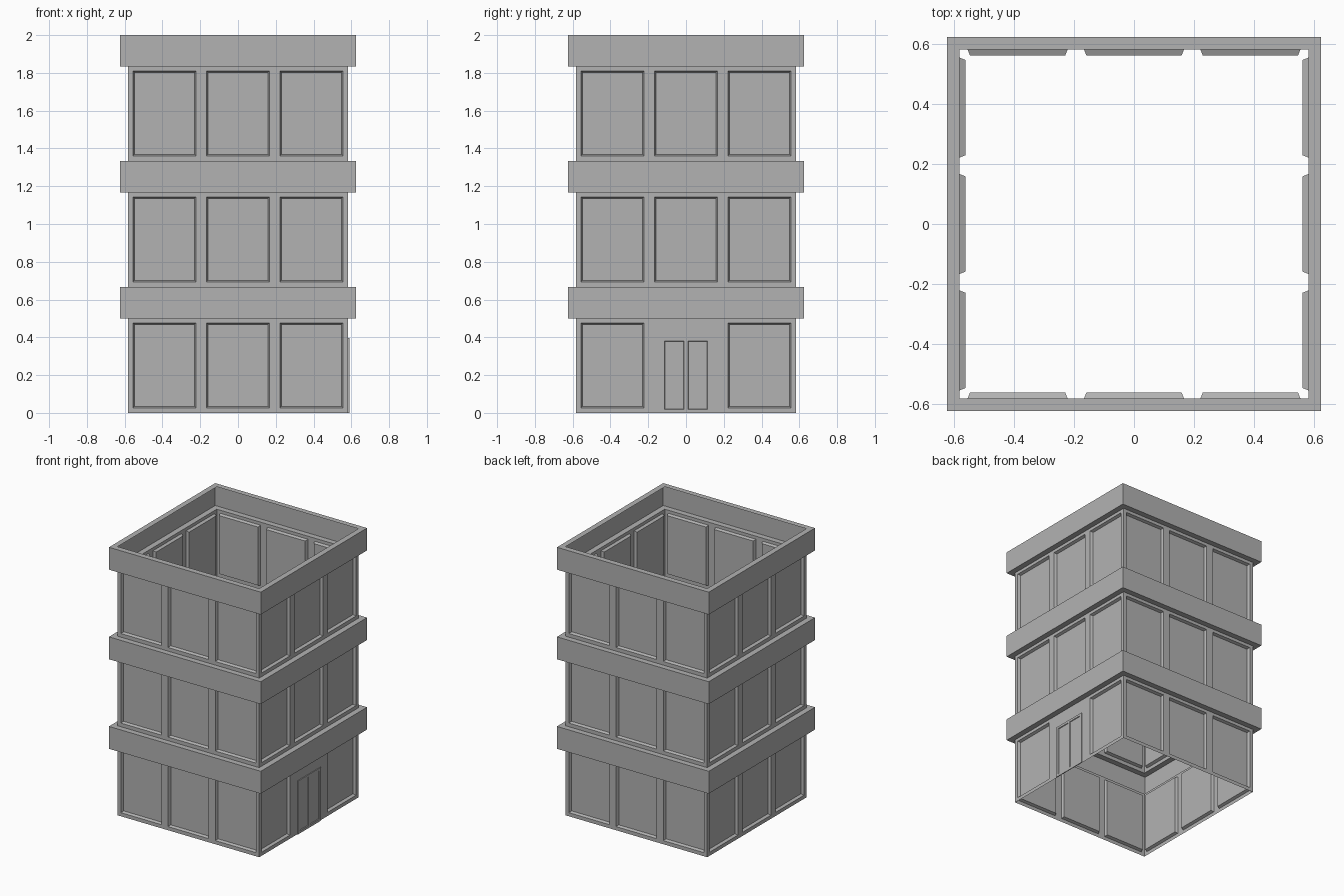
import bpy, bmesh
from math import pi
from mathutils import Matrix

if "Cube" in bpy.data.objects:
    bpy.data.objects.remove(bpy.data.objects["Cube"])

WALL, BAND, STOREY = 0.583, 0.625, 2 / 3
WALL_H = 0.5
BAYS = [-WALL, -0.556, -0.222, -0.167, 0.167, 0.222, 0.556, WALL]

# darker grey for the whole building
grey = bpy.data.materials.new("dark_grey")
grey.diffuse_color = (0.446, 0.446, 0.446, 1)
grey.use_nodes = True
grey.node_tree.nodes["Principled BSDF"].inputs["Base Color"].default_value = grey.diffuse_color


def quad(bm, rot, pts):
    # points are (across, outward, up) on a side seen from outside
    bm.faces.new([bm.verts.new(rot @ Matrix.Translation((u, -d, z)).translation)
                  for u, d, z in pts])


def recess(bm, rot, u0, u1, z0, z1, d, depth, bevel):
    # sunken panel with slanted reveals
    o = [(u0, d, z0), (u1, d, z0), (u1, d, z1), (u0, d, z1)]
    b, e = bevel, d - depth
    i = [(u0 + b, e, z0 + b), (u1 - b, e, z0 + b), (u1 - b, e, z1 - b), (u0 + b, e, z1 - b)]
    quad(bm, rot, i)
    for k in range(4):
        n = (k + 1) % 4
        quad(bm, rot, [o[k], o[n], i[n], i[k]])


def panelled(bm, rot, us, zs, d, holes, depth, bevel):
    # flat grid whose middle-row cells listed in holes are sunken
    for i in range(len(us) - 1):
        for j in range(len(zs) - 1):
            u0, u1, z0, z1 = us[i], us[i + 1], zs[j], zs[j + 1]
            if j == 1 and i in holes:
                recess(bm, rot, u0, u1, z0, z1, d, depth, bevel)
            else:
                quad(bm, rot, [(u0, d, z0), (u1, d, z0), (u1, d, z1), (u0, d, z1)])


def finish(bm, name):
    bmesh.ops.remove_doubles(bm, verts=bm.verts, dist=0.0005)
    me = bpy.data.meshes.new(name)
    bm.to_mesh(me)
    bm.free()
    me.materials.append(grey)
    bpy.context.collection.objects.link(bpy.data.objects.new(name, me))


SIDES = [Matrix.Rotation(k * pi / 2, 4, 'Z') for k in range(4)]  # front, right, back, left

for s in range(3):
    z = s * STOREY
    # window walls; the ground-floor right side leaves its middle bay plain for the door
    bm = bmesh.new()
    for k, rot in enumerate(SIDES):
        holes = (1, 5) if (s == 0 and k == 1) else (1, 3, 5)
        panelled(bm, rot, BAYS, [z, z + 0.027, z + 0.477, z + WALL_H], WALL, holes, 0.02, 0.008)
    finish(bm, f"storey_walls_{s + 1}")

    # hollow projecting band above each storey
    bm = bmesh.new()
    a, b = z + WALL_H, z + STOREY
    for rot in SIDES:
        w, o = WALL, BAND
        quad(bm, rot, [(-w, w, a), (w, w, a), (o, o, a), (-o, o, a)][::-1])
        quad(bm, rot, [(-o, o, a), (o, o, a), (o, o, b), (-o, o, b)])
        quad(bm, rot, [(-o, o, b), (o, o, b), (w, w, b), (-w, w, b)])
    finish(bm, f"band_{s + 1}")

# double door on the right side: raised frame with two sunken leaves
bm = bmesh.new()
rot, h, top, d = SIDES[1], 0.135, 0.397, 0.589
panelled(bm, rot, [-h, -0.114, -0.01, 0.01, 0.114, h], [0, 0.018, 0.38, top], d, (1, 3), 0.005, 0.003)
quad(bm, rot, [(-h, WALL, 0), (-h, d, 0), (-h, d, top), (-h, WALL, top)])
quad(bm, rot, [(h, d, 0), (h, WALL, 0), (h, WALL, top), (h, d, top)])
quad(bm, rot, [(-h, d, top), (h, d, top), (h, WALL, top), (-h, WALL, top)])
quad(bm, rot, [(-h, WALL, 0), (h, WALL, 0), (h, d, 0), (-h, d, 0)])
finish(bm, "double_door")
